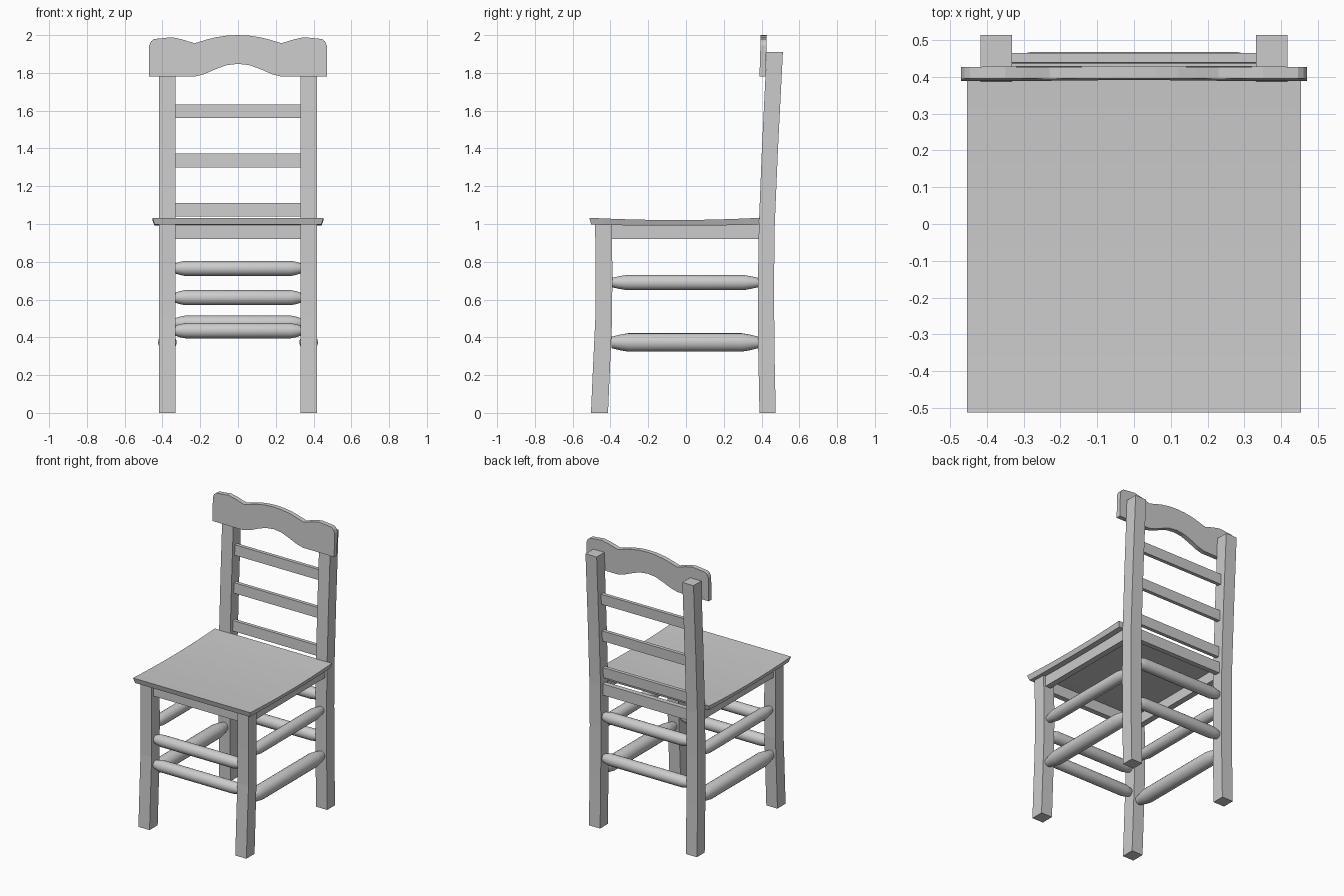
import bpy, bmesh, math
from mathutils import Matrix

if "Cube" in bpy.data.objects:
    bpy.data.objects.remove(bpy.data.objects["Cube"])


def finish(name, bm, smooth=False):
    bmesh.ops.recalc_face_normals(bm, faces=bm.faces)
    me = bpy.data.meshes.new(name)
    bm.to_mesh(me)
    bm.free()
    ob = bpy.data.objects.new(name, me)
    bpy.context.collection.objects.link(ob)
    if smooth:
        bpy.context.view_layer.objects.active = ob
        ob.select_set(True)
        bpy.ops.object.shade_smooth_by_angle(angle=math.radians(35))
        ob.select_set(False)
    return ob


def loft(name, rings, smooth=False):
    """Skin a list of equal-length rings and cap both ends."""
    bm = bmesh.new()
    vs = [[bm.verts.new(p) for p in r] for r in rings]
    n = len(vs[0])
    for a, b in zip(vs, vs[1:]):
        for i in range(n):
            j = (i + 1) % n
            bm.faces.new((a[i], a[j], b[j], b[i]))
    bm.faces.new(vs[0])
    bm.faces.new(vs[-1])
    return finish(name, bm, smooth)


def box(name, x, y, z, lean=0.0):
    """Box from ranges; lean shifts the top along y."""
    return loft(name, [[(x[0], y[0] + d, h), (x[1], y[0] + d, h),
                        (x[1], y[1] + d, h), (x[0], y[1] + d, h)]
                       for h, d in ((z[0], 0), (z[1], lean))])


def post(name, side, path):
    """Square leg following (z, y_front, y_back) stations."""
    xs = sorted((side * 0.331, side * 0.417))
    loft(name, [[(xs[0], a, z), (xs[1], a, z), (xs[1], b, z), (xs[0], b, z)]
                for z, a, b in path])


def spindle(name, axis, length, centre, r, taper, end_r, n=20):
    """Turned stretcher with tapered ends along x or y."""
    h = length / 2
    rings = []
    for t, q in ((-h, end_r), (-h + taper * 0.5, (end_r + r) * 0.52),
                 (-h + taper, r), (h - taper, r),
                 (h - taper * 0.5, (end_r + r) * 0.52), (h, end_r)):
        ring = []
        for i in range(n):
            a = 2 * math.pi * i / n
            u, w = q * math.cos(a), q * math.sin(a)
            p = (t, u, w) if axis == 'x' else (u, t, w)
            ring.append(tuple(c + d for c, d in zip(centre, p)))
        rings.append(ring)
    loft(name, rings, True)


# Legs and tall rear posts
front_path = [(0, -0.503, -0.413), (0.25, -0.492, -0.402), (0.5, -0.480, -0.391),
              (0.75, -0.479, -0.390), (0.998, -0.481, -0.392)]
back_path = [(0, 0.389, 0.475), (0.35, 0.382, 0.468), (0.7, 0.381, 0.466),
             (1.0, 0.386, 0.470), (1.4, 0.402, 0.487), (1.91, 0.427, 0.513)]
for s, label in ((-1, "left"), (1, "right")):
    post("front_leg_" + label, s, front_path)
    post("back_post_" + label, s, back_path)
    # Side apron and side stretchers
    xs = sorted((s * 0.36, s * 0.402))
    box("side_apron_" + label, xs, (-0.395, 0.388), (0.92, 1.0))
    spindle("upper_side_stretcher_" + label, 'y', 0.78, (s * 0.374, -0.005, 0.69), 0.040, 0.08, 0.024)
    spindle("lower_side_stretcher_" + label, 'y', 0.78, (s * 0.374, -0.005, 0.373), 0.049, 0.09, 0.030)

# Front and back stretchers
for name, y, z in (("upper_front_stretcher", -0.434, 0.61), ("lower_front_stretcher", -0.438, 0.435),
                   ("upper_back_stretcher", 0.427, 0.765), ("lower_back_stretcher", 0.427, 0.475)):
    spindle(name, 'x', 0.67, (0, y, z), 0.040, 0.055, 0.026)

# Front and back aprons
box("front_apron", (-0.335, 0.335), (-0.462, -0.425), (0.92, 1.0))
box("back_apron", (-0.335, 0.335), (0.41, 0.445), (0.92, 0.998))

# Back slats
for i, (z, y) in enumerate(((1.04, 0.414), (1.30, 0.425), (1.56, 0.436))):
    box("back_slat_%d" % (i + 1), (-0.335, 0.335), (y, y + 0.025), (z, z + 0.072), 0.003)

# Seat: dished along its depth, with undercut edges
stations = 13
rings = []
for i in range(stations):
    t = -1 + 2 * i / (stations - 1)
    y_top, y_bot = -0.06 + t * 0.452, -0.06 + t * 0.442
    dip = 0.012 * (1 - t * t)
    rings.append([(-0.453, y_top, 1.033 - dip), (0.453, y_top, 1.033 - dip),
                  (0.442, y_bot, 0.997 - dip * 0.5), (-0.442, y_bot, 0.997 - dip * 0.5)])
loft("seat", rings)

# Crest rail: mirrored wavy outline, given thickness along y
top = [(0.47, 1.945), (0.46, 1.967), (0.445, 1.979), (0.35, 1.989), (0.295, 1.977), (0.23, 1.957),
       (0.17, 1.975), (0.12, 1.988), (0.06, 1.997)]
low = [(0.06, 1.841), (0.12, 1.819), (0.18, 1.793), (0.23, 1.780), (0.47, 1.780)]
half = low + top
outline = half + [(0, 2.0)] + [(-x, z) for x, z in reversed(half)] + [(0, 1.848)]
loft("crest_rail", [[(x, y + (z - 1.78) * 0.03, z) for x, z in outline] for y in (0.389, 0.421)])
